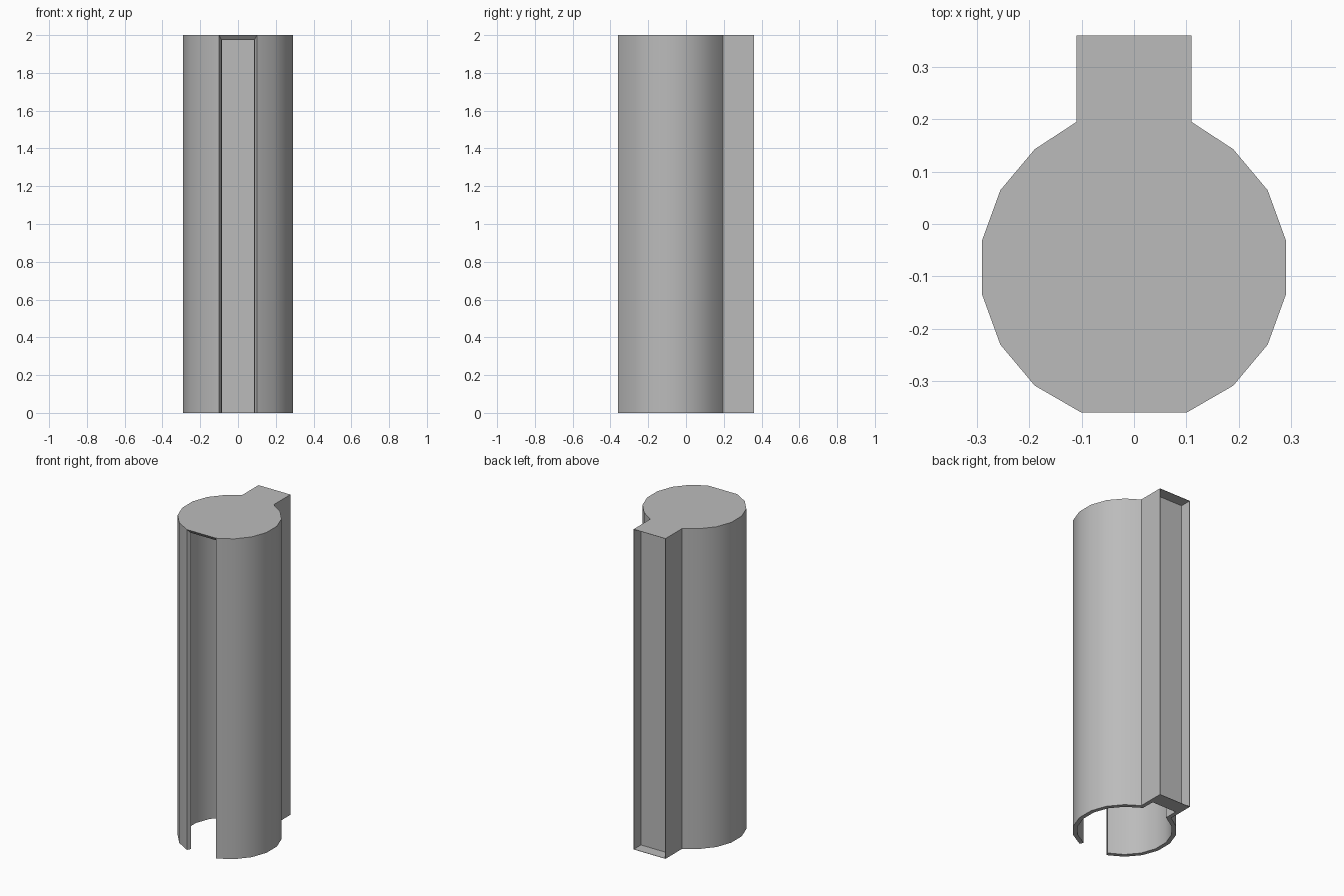
import bpy, bmesh
from math import sin, cos, radians

cube = bpy.data.objects.get("Cube")
if cube:
    bpy.data.objects.remove(cube, do_unlink=True)

HEIGHT = 2.0
RADIUS, CENTRE_Y = 0.295, -0.083
NECK, PANEL_Y, BACK_Y = 0.11, 0.29, 0.36
WALL = 0.025

grey = bpy.data.materials.new("plain grey")
grey.use_nodes = True
colour = (0.5, 0.5, 0.5, 1)
grey.diffuse_color = colour
grey.node_tree.nodes["Principled BSDF"].inputs["Base Color"].default_value = colour


def finish(bm, name, thickness):
    """Turn a sheet into an object thickened inwards."""
    mesh = bpy.data.meshes.new(name)
    bm.to_mesh(mesh)
    bm.free()
    mesh.materials.append(grey)
    obj = bpy.data.objects.new(name, mesh)
    bpy.context.collection.objects.link(obj)
    mod = obj.modifiers.new("thickness", 'SOLIDIFY')
    mod.solidify_mode = 'NON_MANIFOLD'
    mod.nonmanifold_thickness_mode = 'CONSTRAINTS'
    mod.thickness = thickness
    mod.offset = -1
    bpy.ops.object.select_all(action='DESELECT')
    obj.select_set(True)
    bpy.context.view_layer.objects.active = obj
    bpy.ops.object.modifier_apply(modifier=mod.name)
    bpy.ops.object.shade_smooth_by_angle(angle=radians(30))
    return obj


# Outline: faceted tube open at the front, running into a square neck at the back
half = [(RADIUS * cos(radians(a)), CENTRE_Y + RADIUS * sin(radians(a)))
        for a in range(-70, 51, 20)]
half += [(NECK, 0.195), (NECK, PANEL_Y)]
outline = half + [(-x, y) for x, y in reversed(half)]

# Shell: walls and top, open at the front and below
bm = bmesh.new()
low = [bm.verts.new((x, y, 0)) for x, y in outline]
high = [bm.verts.new((x, y, HEIGHT)) for x, y in outline]
for i in range(len(outline) - 1):
    bm.faces.new((low[i], low[i + 1], high[i + 1], high[i]))
bm.faces.new(high)
finish(bm, "hollow_shell", WALL)

# Thin frame around the recessed back panel
bm = bmesh.new()
corners = [(NECK, 0), (NECK, HEIGHT), (-NECK, HEIGHT), (-NECK, 0)]
inner = [bm.verts.new((x, PANEL_Y, z)) for x, z in corners]
outer = [bm.verts.new((x, BACK_Y, z)) for x, z in corners]
for i in range(4):
    j = (i + 1) % 4
    bm.faces.new((inner[i], inner[j], outer[j], outer[i]))
bmesh.ops.recalc_face_normals(bm, faces=bm.faces)
if sum(f.normal.dot(f.calc_center_median() - inner[0].co.lerp(outer[2].co, 0.5)) for f in bm.faces) < 0:
    bmesh.ops.reverse_faces(bm, faces=bm.faces)
finish(bm, "back_frame", 0.002)
